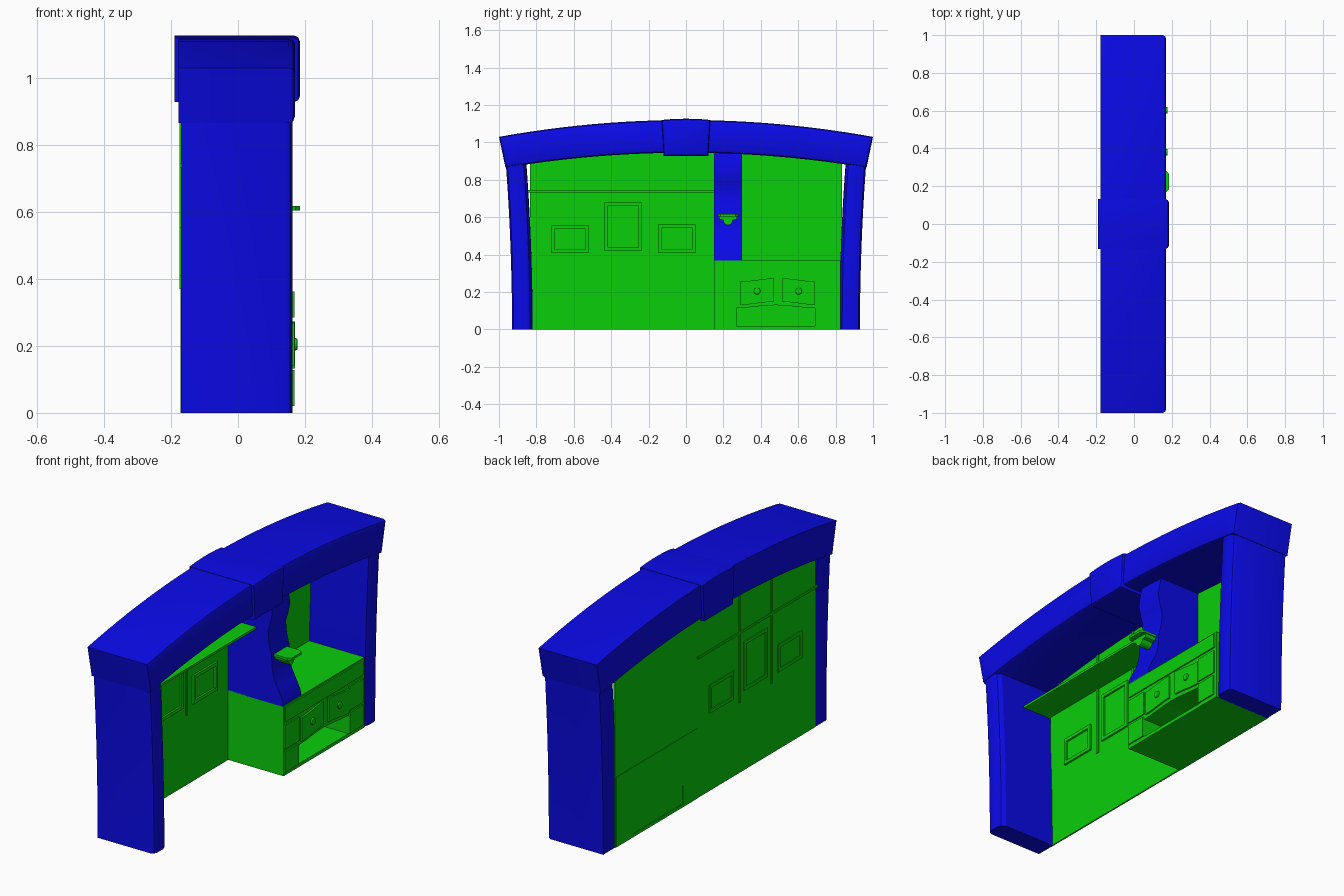
import bpy, bmesh, math
from mathutils import Vector

if "Cube" in bpy.data.objects:
    bpy.data.objects.remove(bpy.data.objects["Cube"], do_unlink=True)


def material(name, rgb):
    m = bpy.data.materials.new(name)
    m.use_nodes = True
    m.diffuse_color = (*rgb, 1)
    m.node_tree.nodes["Principled BSDF"].inputs["Base Color"].default_value = (*rgb, 1)
    return m


BLUE = material("blue", (0.003, 0.003, 0.8))
GREEN = material("green", (0.003, 0.62, 0.003))


def finish(bm, name, mat, chamfer=0.0):
    """Turn a bmesh into an object; optionally chamfer the rim of its +x face."""
    bmesh.ops.recalc_face_normals(bm, faces=bm.faces)
    if chamfer:
        top = max(v.co.x for v in bm.verts)
        rim = [e for e in bm.edges
               if all(v.co.x > top - 1e-4 for v in e.verts) and e.calc_face_angle(0) > 0.5]
        bmesh.ops.bevel(bm, geom=rim, offset=chamfer, segments=2, affect='EDGES', profile=0.5)
    me = bpy.data.meshes.new(name)
    bm.to_mesh(me)
    bm.free()
    me.materials.append(mat)
    ob = bpy.data.objects.new(name, me)
    bpy.context.scene.collection.objects.link(ob)
    return ob


def loft(name, rings, mat, chamfer=0.0):
    """Skin a list of equal-length rings and cap both ends."""
    bm = bmesh.new()
    loops = [[bm.verts.new(p) for p in ring] for ring in rings]
    n = len(loops[0])
    for a, b in zip(loops, loops[1:]):
        for i in range(n):
            j = (i + 1) % n
            bm.faces.new((a[i], a[j], b[j], b[i]))
    bm.faces.new(loops[0])
    bm.faces.new(loops[-1])
    return finish(bm, name, mat, chamfer)


def slab(name, yz, x0, x1, mat, chamfer=0.0):
    """Outline in the y-z plane extruded along x."""
    return loft(name, [[(x, y, z) for y, z in yz] for x in (x0, x1)], mat, chamfer)


def box(name, x, y, z, mat):
    rect = [(y[0], z[0]), (y[1], z[0]), (y[1], z[1]), (y[0], z[1])]
    return slab(name, rect, x[0], x[1], mat)


def smooth(ob):
    bpy.ops.object.select_all(action='DESELECT')
    ob.select_set(True)
    bpy.context.view_layer.objects.active = ob
    bpy.ops.object.shade_smooth_by_angle(angle=math.radians(30))


def span(a, b, n):
    return [a + (b - a) * i / n for i in range(n + 1)]


def arch_top(y):
    return 1.12 - 0.09 * y * y


def arch_under(y):
    return 0.945 - 0.08 * (y / 0.965) ** 2


# Arch beam
outline = [(y, arch_top(y)) for y in span(-1, 1, 24)]
outline += [(y, arch_under(y)) for y in span(0.965, -0.965, 24)]
smooth(slab("arch_beam", outline, -0.178, 0.17, BLUE, 0.018))

# Keystone
key = [(y, 1.127 - 0.4 * y * y) for y in span(-0.132, 0.132, 6)]
key += [(0.12, 0.928), (-0.12, 0.928)]
smooth(slab("keystone", key, -0.19, 0.185, BLUE, 0.018))

# Side posts, flaring outward towards the arch
section = [(-0.168, 0.93), (0.14, 0.93), (0.155, 0.922), (0.162, 0.905),
           (0.162, 0.855), (0.155, 0.835), (0.135, 0.822), (-0.168, 0.82)]
for side, label in ((-1, "front_post"), (1, "back_post")):
    rings = []
    for z in span(0, 0.9, 10):
        flare = 0.032 * (z / 0.87) ** 2
        rings.append([(x, side * (y + flare), z) for x, y in section])
    smooth(loft(label, rings, BLUE))

# Back wall, rising into the arch
wall = [(-0.835, 0), (0.835, 0)]
wall += [(y, arch_under(y) + 0.03) for y in span(0.835, -0.835, 16)]
slab("back_wall", wall, -0.17, -0.162, GREEN)

# Plate rail and wall strips
box("plate_rail", (-0.174, 0.0), (-0.85, 0.15), (0.733, 0.745), GREEN)
for y in (-0.2, -0.47):
    box("wall_strip", (-0.174, -0.156), (y - 0.007, y + 0.007), (0.37, 0.95), GREEN)


def frame(name, y, z, w=0.018):
    for yy in ((y[0], y[0] + w), (y[1] - w, y[1])):
        box(name + "_stile", (-0.175, -0.152), yy, z, GREEN)
    for zz in ((z[0], z[0] + w), (z[1] - w, z[1])):
        box(name + "_rail", (-0.175, -0.152), (y[0] + w, y[1] - w), zz, GREEN)


# Picture frames
frame("tall_frame", (-0.435, -0.235), (0.42, 0.68))
frame("middle_frame", (-0.15, 0.05), (0.41, 0.56))
frame("end_frame", (-0.72, -0.52), (0.41, 0.555))

# Chimney breast with a curved front profile
profile = [(0.16, 0.365), (0.155, 0.40), (0.13, 0.45), (0.105, 0.5), (0.095, 0.55),
           (0.09, 0.62), (0.075, 0.68), (0.07, 0.74), (0.085, 0.79), (0.095, 0.84),
           (0.085, 0.9), (0.07, 0.97), (-0.163, 0.97), (-0.163, 0.365)]
smooth(loft("chimney_breast", [[(x, y, z) for x, z in profile] for y in (0.15, 0.3)], BLUE))

# Small shelf on its scalloped bracket
shelf = [(0.06, 0.17), (0.17, 0.17), (0.185, 0.185), (0.185, 0.265), (0.17, 0.28), (0.06, 0.28)]
loft("small_shelf", [[(x, y, z) for x, y in shelf] for z in (0.605, 0.617)], GREEN)
bracket = [(0.175, 0.606), (0.18, 0.588), (0.2, 0.585)]
bracket += [(0.225 - 0.025 * math.cos(a), 0.585 - 0.027 * math.sin(a)) for a in span(0.3, math.pi - 0.3, 6)]
bracket += [(0.25, 0.585), (0.27, 0.588), (0.275, 0.606)]
slab("shelf_bracket", bracket, 0.07, 0.155, GREEN)

# Cabinet: a front outline with an arched niche, over a back and floor
front = [(0.15, 0), (0.27, 0), (0.27, 0.115)]
front += [(y, 0.115 + 0.015 * math.sin((y - 0.27) / 0.42 * math.pi) ** 2) for y in span(0.27, 0.69, 10)[1:]]
front += [(0.69, 0), (0.825, 0), (0.825, 0.37), (0.15, 0.37)]
slab("cabinet_body", front, -0.172, 0.161, GREEN)
box("niche_floor", (-0.172, 0.161), (0.27, 0.69), (0.0, 0.018), GREEN)
box("niche_back", (-0.169, -0.155), (0.27, 0.69), (0.0, 0.13), GREEN)

# Raised panels, borders and drawers on the cabinet front
FACE = (0.16, 0.168)
box("cabinet_top_panel", FACE, (0.158, 0.812), (0.285, 0.362), GREEN)
for y in ((0.155, 0.272), (0.692, 0.81)):
    box("end_drawer", FACE, y, (0.142, 0.268), GREEN)
    box("lower_panel", FACE, (y[0], y[1] - 0.005), (0.02, 0.128), GREEN)
for y0, y1, tilt in ((0.29, 0.47, 1), (0.515, 0.69, -1)):
    ys = span(y0, y1, 8)
    wave = [0.008 * tilt * math.cos((y - y0) / (y1 - y0) * math.pi) for y in ys]
    edge = [(y, 0.14 - w) for y, w in zip(ys, wave)]
    edge += [(y, 0.265 - w) for y, w in reversed(list(zip(ys, wave)))]
    slab("wavy_drawer", edge, 0.16, 0.17, GREEN)
    c = (y0 + y1) / 2
    ring = [(c + 0.018 * math.cos(a), 0.205 + 0.018 * math.sin(a)) for a in span(0, 2 * math.pi, 16)[:-1]]
    slab("drawer_knob", ring, 0.165, 0.178, GREEN, 0.005)
